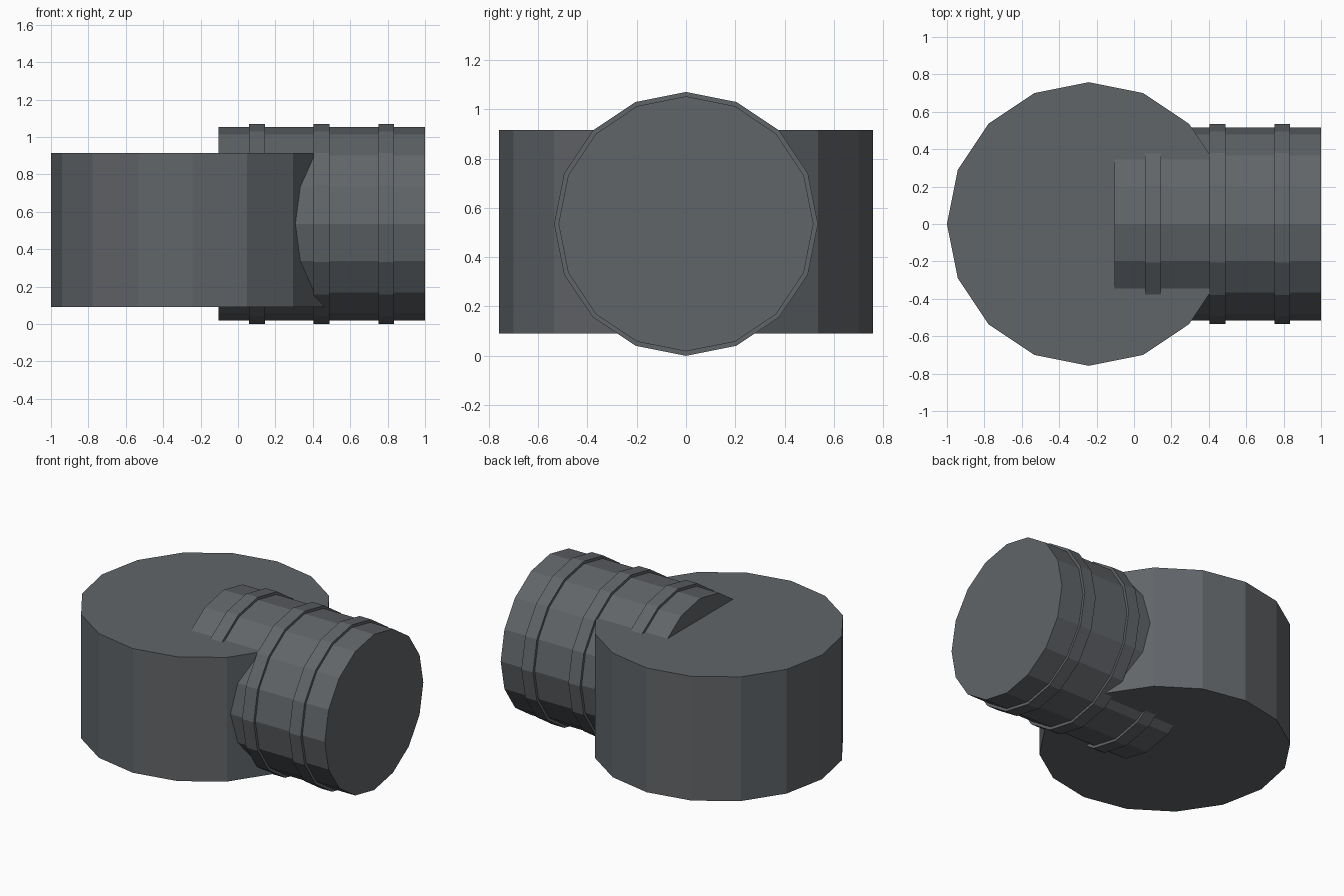
import bpy, bmesh, math
from mathutils import Matrix

if "Cube" in bpy.data.objects:
    bpy.data.objects.remove(bpy.data.objects["Cube"])

SIDES = 16


def cylinder(name, radius, length, matrix):
    """Flat-shaded 16-sided cylinder, axis along local z."""
    bm = bmesh.new()
    bmesh.ops.create_cone(bm, cap_ends=True, segments=SIDES, radius1=radius,
                          radius2=radius, depth=length, matrix=matrix)
    # put a corner exactly on the axes
    bmesh.ops.recalc_face_normals(bm, faces=bm.faces)
    mesh = bpy.data.meshes.new(name)
    bm.to_mesh(mesh)
    bm.free()
    obj = bpy.data.objects.new(name, mesh)
    bpy.context.collection.objects.link(obj)
    mat = bpy.data.materials.get("dark_grey") or bpy.data.materials.new("dark_grey")
    mat.diffuse_color = (0.12, 0.13, 0.14, 1)
    mat.use_nodes = True
    mat.node_tree.nodes["Principled BSDF"].inputs["Base Color"].default_value = mat.diffuse_color
    mesh.materials.append(mat)
    return obj


def along_x(name, radius, x0, x1):
    """Cylinder lying along x at the barrel's height."""
    m = Matrix.Translation(((x0 + x1) / 2, 0, 0.535)) @ Matrix.Rotation(math.pi / 2, 4, 'Y')
    return cylinder(name, radius, x1 - x0, m)


# upright drum
cylinder("drum", 0.758, 0.825, Matrix.Translation((-0.242, 0, 0.5025)))

# horizontal barrel running into the drum
along_x("barrel", 0.517, -0.105, 1.0)

# raised bands around the barrel
for i, x in enumerate((0.06, 0.405, 0.75)):
    along_x(f"band_{i + 1}", 0.535, x, x + 0.085)
